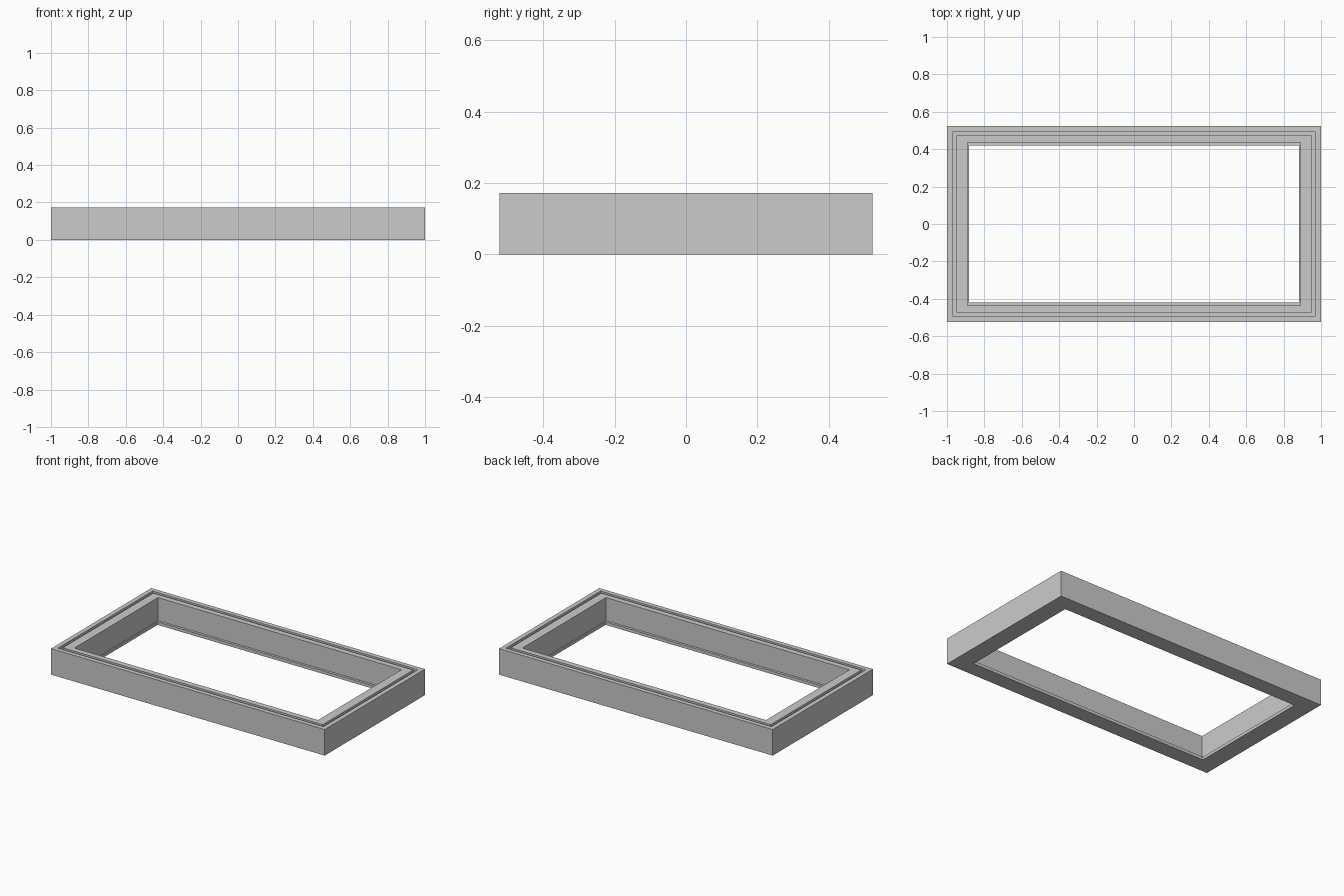
import bpy
import bmesh

cube = bpy.data.objects.get("Cube")
if cube:
    bpy.data.objects.remove(cube, do_unlink=True)

# One plain grey material
grey = bpy.data.materials.new("plain grey")
grey.use_nodes = True
colour = (0.6, 0.6, 0.6, 1)
grey.diffuse_color = colour
grey.node_tree.nodes["Principled BSDF"].inputs["Base Color"].default_value = colour

# Outer size, groove and lip dimensions
HX, HY, TOP = 1.0, 0.523, 0.172
GROOVE_OUT, GROOVE_IN, GROOVE_DEPTH = 0.03, 0.05, 0.015
WALL_X, WALL_Y = 0.11, 0.087
LIP_X, LIP_Y, LIP_Z = 0.118, 0.103, 0.02


def rectangular_ring(name, section):
    """Sweep a closed section of (x inset, y inset, height) round a rectangle."""
    bm = bmesh.new()
    loops = []
    for ix, iy, z in section:
        x, y = HX - ix, HY - iy
        loops.append([bm.verts.new((sx * x, sy * y, z))
                      for sx, sy in ((-1, -1), (1, -1), (1, 1), (-1, 1))])
    for i, a in enumerate(loops):
        b = loops[(i + 1) % len(loops)]
        for j in range(4):
            k = (j + 1) % 4
            bm.faces.new((a[j], a[k], b[k], b[j]))
    bmesh.ops.recalc_face_normals(bm, faces=bm.faces)
    mesh = bpy.data.meshes.new(name)
    bm.to_mesh(mesh)
    bm.free()
    mesh.materials.append(grey)
    obj = bpy.data.objects.new(name, mesh)
    bpy.context.collection.objects.link(obj)
    return obj


# Frame: outer wall, grooved top, inner wall and thin lip at the bottom
floor = TOP - GROOVE_DEPTH
rectangular_ring("frame", [
    (0, 0, 0),
    (0, 0, TOP),
    (GROOVE_OUT, GROOVE_OUT, TOP),
    (GROOVE_OUT, GROOVE_OUT, floor),
    (GROOVE_IN, GROOVE_IN, floor),
    (GROOVE_IN, GROOVE_IN, TOP),
    (WALL_X, WALL_Y, TOP),
    (WALL_X, WALL_Y, LIP_Z),
    (LIP_X, LIP_Y, LIP_Z),
    (LIP_X, LIP_Y, 0),
])
